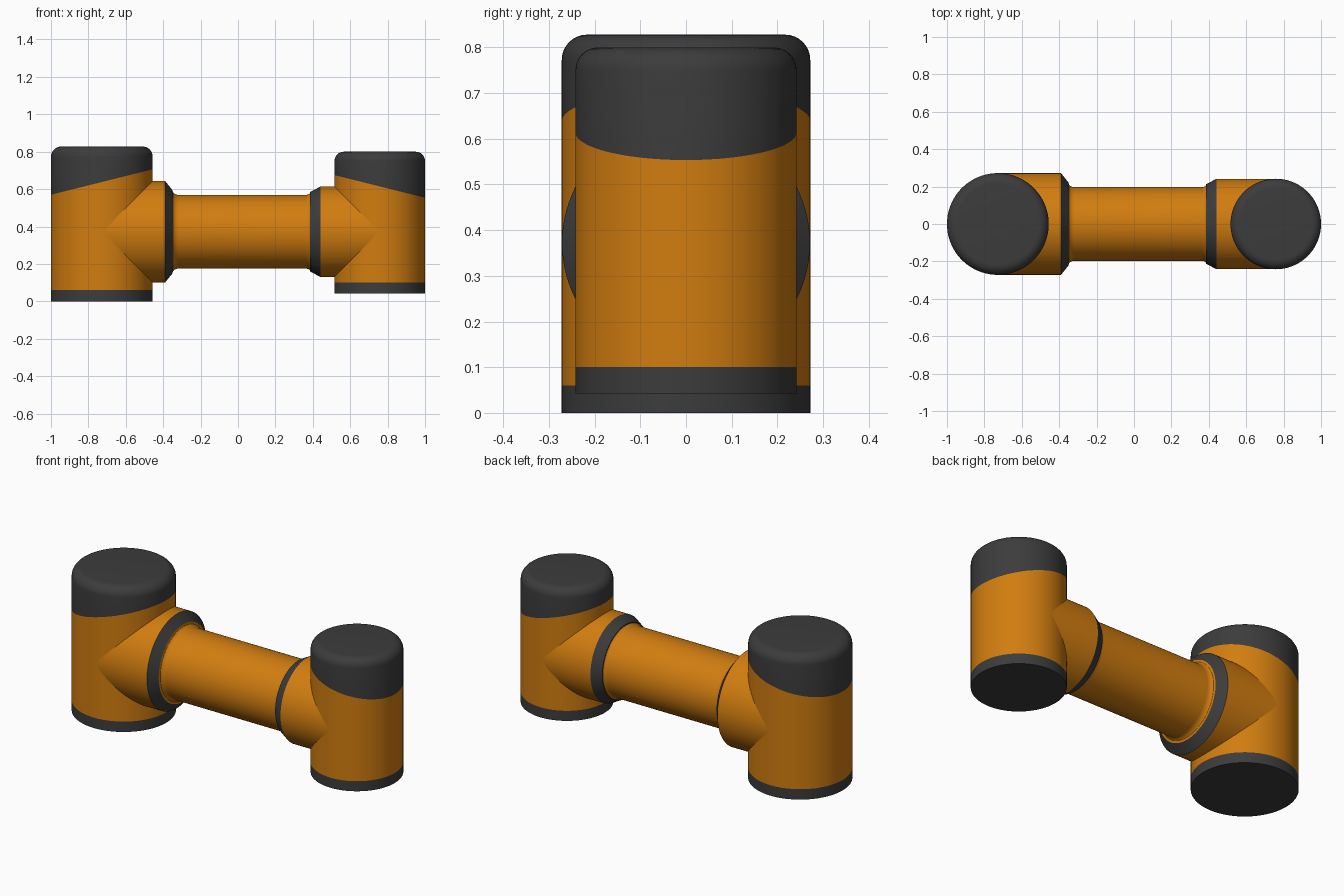
import bpy, bmesh, math
from mathutils import Vector, Matrix

cube = bpy.data.objects.get("Cube")
if cube:
    bpy.data.objects.remove(cube, do_unlink=True)


def make_material(name, color):
    mat = bpy.data.materials.new(name)
    mat.use_nodes = True
    mat.diffuse_color = color
    mat.node_tree.nodes["Principled BSDF"].inputs["Base Color"].default_value = color
    return mat


orange = make_material("orange paint", (0.64, 0.205, 0.005, 1))
charcoal = make_material("charcoal plastic", (0.045, 0.045, 0.045, 1))
SEGMENTS = 96
AXIS_Z = 0.372


def lathe(profile):
    """Spin a (radius, height) outline about z into a closed solid."""
    bm = bmesh.new()
    verts = [bm.verts.new((r, 0, h)) for r, h in profile]
    edges = [bm.edges.new(pair) for pair in zip(verts, verts[1:])]
    bmesh.ops.spin(bm, geom=verts + edges, axis=(0, 0, 1), cent=(0, 0, 0),
                   angle=math.tau, steps=SEGMENTS, use_merge=True)
    bmesh.ops.remove_doubles(bm, verts=bm.verts, dist=1e-5)
    bmesh.ops.recalc_face_normals(bm, faces=bm.faces)
    return bm


def finish(bm, name, materials, location):
    mesh = bpy.data.meshes.new(name)
    for face in bm.faces:
        face.smooth = True
    bm.to_mesh(mesh)
    bm.free()
    mesh.set_sharp_from_angle(angle=math.radians(30))
    for mat in materials:
        mesh.materials.append(mat)
    obj = bpy.data.objects.new(name, mesh)
    obj.location = location
    bpy.context.collection.objects.link(obj)


def arc(cx, cy, radius, start, end, steps=8):
    angles = [math.radians(start + (end - start) * i / steps) for i in range(steps + 1)]
    return [(cx + radius * math.cos(a), cy + radius * math.sin(a)) for a in angles]


def housing(name, x, radius, bottom, top, foot, cap_z, slope, rounding):
    """Upright joint: dark foot band, orange body, dark cap cut on a slant."""
    outline = [(0, bottom), (radius, bottom)]
    outline += arc(radius - rounding, top - rounding, rounding, 0, 90) + [(0, top)]
    bm = lathe(outline)
    slant = Vector((-slope, 0, 1)).normalized()
    cap_point = Vector((0, 0, cap_z))
    for point, normal in ((Vector((0, 0, foot)), Vector((0, 0, 1))), (cap_point, slant)):
        bmesh.ops.bisect_plane(bm, geom=bm.verts[:] + bm.edges[:] + bm.faces[:],
                               plane_co=point, plane_no=normal)
    for face in bm.faces:
        centre = face.calc_center_median()
        is_cap = (centre - cap_point).dot(slant) > 0
        face.material_index = int(is_cap or centre.z < foot)
    finish(bm, name, (orange, charcoal), (x, 0, 0))


def sideways(name, mat, profile):
    """Lathe a (radius, x) outline along the arm axis."""
    bm = lathe([(0, profile[0][1])] + profile + [(0, profile[-1][1])])
    bmesh.ops.transform(bm, matrix=Matrix.Rotation(math.pi / 2, 4, 'Y'), verts=bm.verts)
    finish(bm, name, (mat,), (0, 0, AXIS_Z))


# Upright joints
housing("right_joint_housing", -0.728, 0.272, 0, 0.828, 0.06, 0.638, 0.25, 0.055)
housing("left_joint_housing", 0.758, 0.242, 0.042, 0.80, 0.10, 0.614, -0.25, 0.05)

# Sockets branching from the joints
sideways("right_socket", orange, [(0.2715, -0.728), (0.2715, -0.39)])
sideways("left_socket", orange, [(0.2415, 0.44), (0.2415, 0.758)])

# Tapered collars
sideways("right_collar", charcoal, [(0.2715, -0.39), (0.222, -0.35)])
sideways("left_collar", charcoal, [(0.212, 0.385), (0.2415, 0.44)])

# Link tube with flared ends
TUBE_R = 0.197
flare_right = arc(TUBE_R + 0.04, -0.318, 0.04, 235, 180)
flare_left = arc(TUBE_R + 0.03, 0.363, 0.03, 180, 122)
sideways("link_tube", orange, [(0.222, -0.35)] + flare_right[1:] + flare_left + [(0.212, 0.385)])
